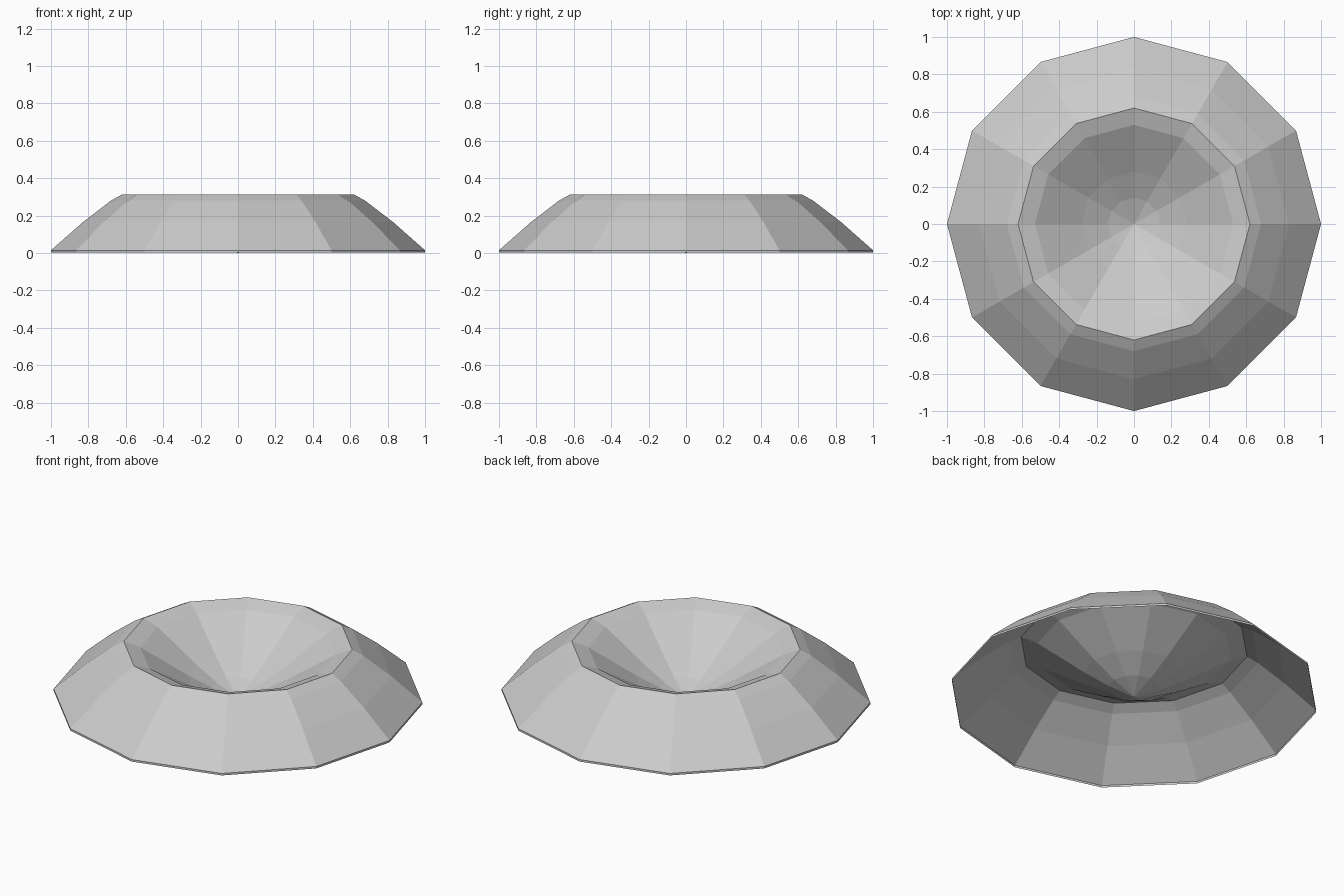
import bpy, bmesh
from math import cos, sin, pi

if "Cube" in bpy.data.objects:
    bpy.data.objects.remove(bpy.data.objects["Cube"])

SIDES = 12

# Profile (radius, height): skirt foot, outer slope, rim, inner bowl
profile = [(1.0, 0.003), (1.0, 0.015), (0.83, 0.165), (0.68, 0.28), (0.62, 0.313),
           (0.53, 0.282), (0.28, 0.13), (0.14, 0.055)]
BOWL_BOTTOM = 0.0

bm = bmesh.new()
rings = [[bm.verts.new((r * cos(2 * pi * i / SIDES), r * sin(2 * pi * i / SIDES), z))
          for i in range(SIDES)] for r, z in profile]

# Bands of quads between rings; underside stays open
for a, b in zip(rings, rings[1:]):
    for i in range(SIDES):
        j = (i + 1) % SIDES
        bm.faces.new((a[i], a[j], b[j], b[i]))

# Fan closing the bowl floor
tip = bm.verts.new((0, 0, BOWL_BOTTOM))
for i in range(SIDES):
    bm.faces.new((rings[-1][i], rings[-1][(i + 1) % SIDES], tip))

mesh = bpy.data.meshes.new("crater")
bm.to_mesh(mesh)
bm.free()
bpy.context.collection.objects.link(bpy.data.objects.new("crater", mesh))
